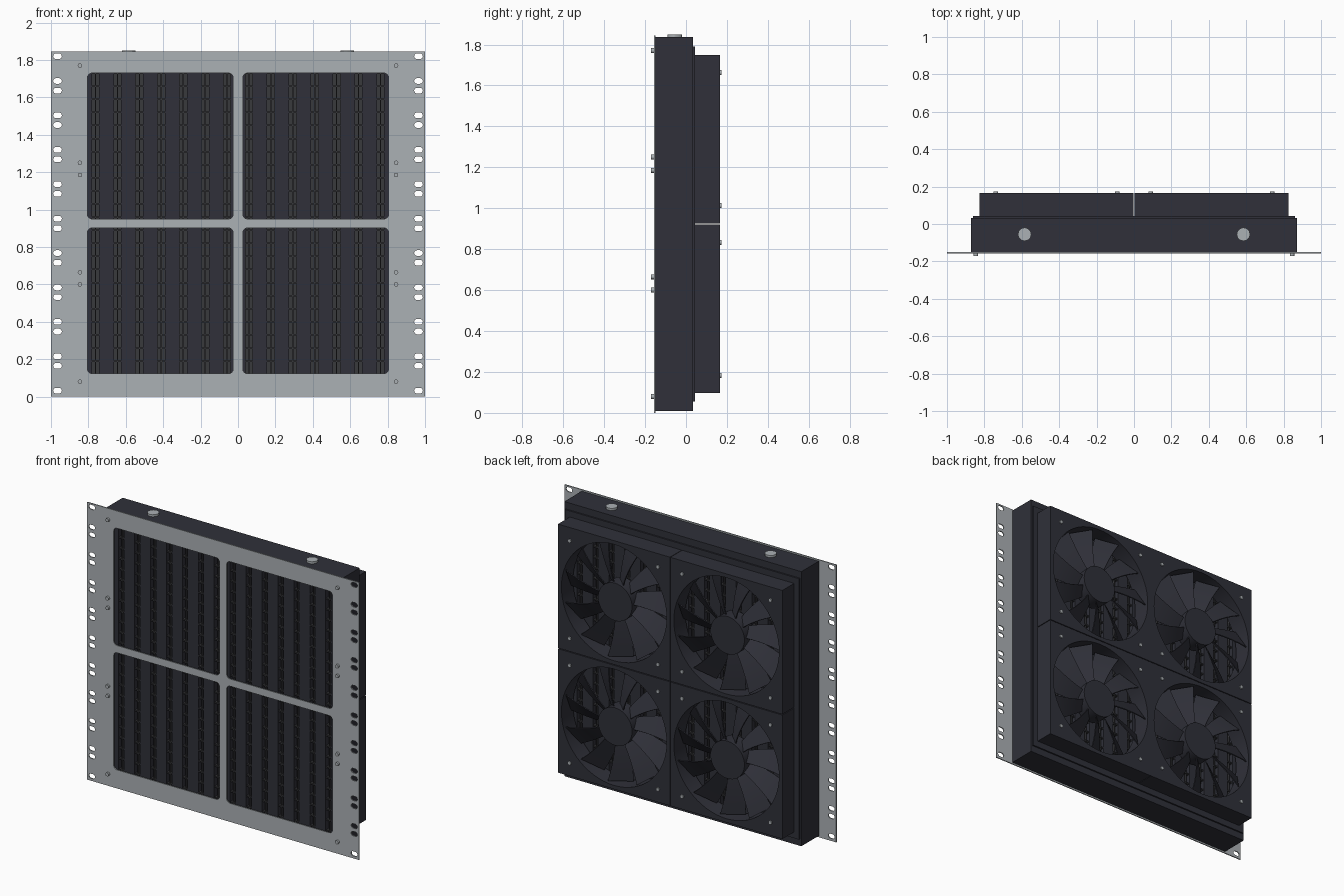
import bpy, bmesh, math
from mathutils import Matrix, Vector

if "Cube" in bpy.data.objects:
    bpy.data.objects.remove(bpy.data.objects["Cube"])


def material(name, rgb):
    m = bpy.data.materials.new(name)
    m.diffuse_color = (*rgb, 1)
    m.use_nodes = True
    m.node_tree.nodes["Principled BSDF"].inputs["Base Color"].default_value = m.diffuse_color
    return m


STEEL = material("brushed grey", (0.41, 0.44, 0.46))
DARK = material("dark casing", (0.029, 0.030, 0.041))
FIN = material("dark fin grey", (0.040, 0.041, 0.045))


def add_object(name, mesh, mat, loc=(0, 0, 0)):
    if not mesh.materials:
        mesh.materials.append(mat)
    ob = bpy.data.objects.new(name, mesh)
    ob.location = loc
    bpy.context.collection.objects.link(ob)
    return ob


def finish(bm, name):
    bmesh.ops.recalc_face_normals(bm, faces=bm.faces)
    mesh = bpy.data.meshes.new(name)
    bm.to_mesh(mesh)
    bm.free()
    mesh.shade_smooth()
    mesh.set_sharp_from_angle(angle=math.radians(30))
    return mesh


def add_box(bm, x0, x1, y0, y1, z0, z1):
    mat = Matrix.Translation(((x0 + x1) / 2, (y0 + y1) / 2, (z0 + z1) / 2))
    mat = mat @ Matrix.Diagonal((x1 - x0, y1 - y0, z1 - z0, 1))
    bmesh.ops.create_cube(bm, size=1, matrix=mat)


def add_cylinder(bm, centre, r, depth, axis="Y", segs=16, r2=None):
    mat = Matrix.Translation(centre)
    if axis == "Y":
        mat = mat @ Matrix.Rotation(-math.pi / 2, 4, "X")
    bmesh.ops.create_cone(bm, cap_ends=True, segments=segs, radius1=r,
                          radius2=r if r2 is None else r2, depth=depth, matrix=mat)


def rounded_rect(x0, x1, z0, z1, r=0, steps=4):
    """Outline in the x-z plane with rounded corners."""
    if r == 0:
        return [(x0, z0), (x1, z0), (x1, z1), (x0, z1)]
    pts = []
    for k, (cx, cz) in enumerate([(x1 - r, z1 - r), (x0 + r, z1 - r),
                                  (x0 + r, z0 + r), (x1 - r, z0 + r)]):
        for i in range(steps + 1):
            a = math.pi / 2 * (k + i / steps)
            pts.append((cx + r * math.cos(a), cz + r * math.sin(a)))
    return pts


def circle(r, n):
    return [(r * math.cos(2 * math.pi * i / n), r * math.sin(2 * math.pi * i / n))
            for i in range(n)]


def cut_sheet(name, loops, y0, y1):
    """Flat sheet from an outline plus hole outlines, between y0 and y1."""
    cu = bpy.data.curves.new(name, "CURVE")
    cu.dimensions = "2D"
    cu.fill_mode = "BOTH"
    cu.extrude = (y1 - y0) / 2
    for pts in loops:
        sp = cu.splines.new("POLY")
        sp.points.add(len(pts) - 1)
        for p, (x, z) in zip(sp.points, pts):
            p.co = (x, z, 0, 1)
        sp.use_cyclic_u = True
    tmp = bpy.data.objects.new(name, cu)
    bpy.context.collection.objects.link(tmp)
    bpy.context.view_layer.update()
    mesh = bpy.data.meshes.new_from_object(tmp)
    bpy.data.objects.remove(tmp)
    bm = bmesh.new()
    bm.from_mesh(mesh)
    bmesh.ops.remove_doubles(bm, verts=bm.verts, dist=1e-5)
    bmesh.ops.transform(bm, verts=bm.verts, matrix=Matrix.Translation(
        (0, (y0 + y1) / 2, 0)) @ Matrix.Rotation(math.pi / 2, 4, "X"))
    return finish(bm, name)


MID_Z = 0.923

# Front rack panel: four windows and two rows of mounting slots
loops = [rounded_rect(-1, 1, 0, 1.845)]
for x0, x1 in ((-0.805, -0.026), (0.026, 0.805)):
    for z0, z1 in ((0.123, 0.902), (0.95, 1.73)):
        loops.append(rounded_rect(x0, x1, z0, z1, 0.025))
for side in (-1, 1):
    for k in range(11):
        for dz in (-0.0257, 0.0257):
            z = 0.006 + 0.184 * k + dz
            if 0 < z < 1.84:
                loops.append(rounded_rect(side * 0.965 - 0.023, side * 0.965 + 0.023,
                                          z - 0.015, z + 0.015, 0.0145))
add_object("front_panel", cut_sheet("front_panel", loops, -0.157, -0.15), STEEL)

# Radiator casing with open core, and the thinner rear flange
window = rounded_rect(-0.835, 0.835, 0.10, 1.745)
add_object("radiator_casing", cut_sheet("radiator_casing", [
    rounded_rect(-0.872, 0.872, 0.01, 1.836), window], -0.15, 0.033), DARK)
add_object("rear_flange", cut_sheet("rear_flange", [
    rounded_rect(-0.862, 0.862, 0.055, 1.79),
    rounded_rect(-0.82, 0.82, 0.10, 1.745)], 0.033, 0.043), DARK)

# Core: wide vertical tubes with finned channels between them
PITCH = 0.1172
bm = bmesh.new()
for i in range(-7, 8):
    add_box(bm, max(i * PITCH - 0.039, -0.84), min(i * PITCH + 0.039, 0.84),
            -0.138, 0.03, 0.095, 1.75)
add_object("core_tubes", finish(bm, "core_tubes"), DARK)

bm = bmesh.new()
for i in range(-7, 7):
    x = (i + 0.5) * PITCH
    add_box(bm, x - 0.02, x + 0.02, -0.07, -0.04, 0.095, 1.75)
    add_box(bm, x - 0.003, x + 0.003, -0.13, 0.022, 0.095, 1.75)
    for j in range(24):
        z = 0.12 + j * 0.07
        add_box(bm, x - 0.02, x + 0.02, -0.134, 0.026, z - 0.004, z + 0.004)
add_object("core_fins", finish(bm, "core_fins"), FIN)

# Filler caps on top and panel screws on the front
bm = bmesh.new()
for x in (-0.585, 0.585):
    add_cylinder(bm, (x, -0.055, 1.842), 0.036, 0.016, "Z", 12)
add_object("filler_caps", finish(bm, "filler_caps"), STEEL)

bm = bmesh.new()
for x in (-0.845, 0.845):
    for z in (0.08, 0.6, 0.665, 1.185, 1.25, 1.77):
        add_cylinder(bm, (x, -0.162, z), 0.012, 0.016)
add_object("panel_screws", finish(bm, "panel_screws"), STEEL)

# Fan parts, centred on their own axis
H = 0.412
frame = cut_sheet("fan_frame", [rounded_rect(-H, H, -H, H), circle(0.387, 64)],
                  0.043, 0.166)

bm = bmesh.new()
add_cylinder(bm, (0, 0.105, 0), 0.125, 0.10, segs=40)
BLADES, STEPS = 11, 5
for b in range(BLADES):
    a0 = 2 * math.pi * b / BLADES
    rows = []
    for s in range(STEPS + 1):
        t = s / STEPS
        r = 0.115 + 0.262 * t
        chord = 0.04 + 0.038 * t
        pitch = math.radians(42 - 12 * t)
        a = a0 + 0.12 * t
        out = Vector((math.cos(a), 0, math.sin(a)))
        tan = Vector((-math.sin(a), 0, math.cos(a)))
        d = tan * chord * math.cos(pitch) + Vector((0, 1, 0)) * chord * math.sin(pitch)
        n = d.cross(out).normalized() * 0.003
        c = out * r + Vector((0, 0.108, 0))
        rows.append([bm.verts.new(c + p) for p in (d + n, -d + n, -d - n, d - n)])
    for p, q in zip(rows, rows[1:]):
        for k in range(4):
            bm.faces.new((p[k], p[(k + 1) % 4], q[(k + 1) % 4], q[k]))
    bm.faces.new(rows[0])
    bm.faces.new(rows[-1])
rotor = finish(bm, "fan_rotor")

bm = bmesh.new()
for x in (-0.325, 0.325):
    for z in (-0.325, 0.325):
        add_cylinder(bm, (x, 0.168, z), 0.012, 0.01)
screws = finish(bm, "fan_screws")

# Four fans share the same meshes
for x in (-0.4135, 0.4135):
    for dz in (-0.4145, 0.4145):
        loc = (x, 0, MID_Z + dz)
        add_object("fan_frame", frame, DARK, loc)
        add_object("fan_rotor", rotor, DARK, loc)
        add_object("fan_screws", screws, STEEL, loc)
